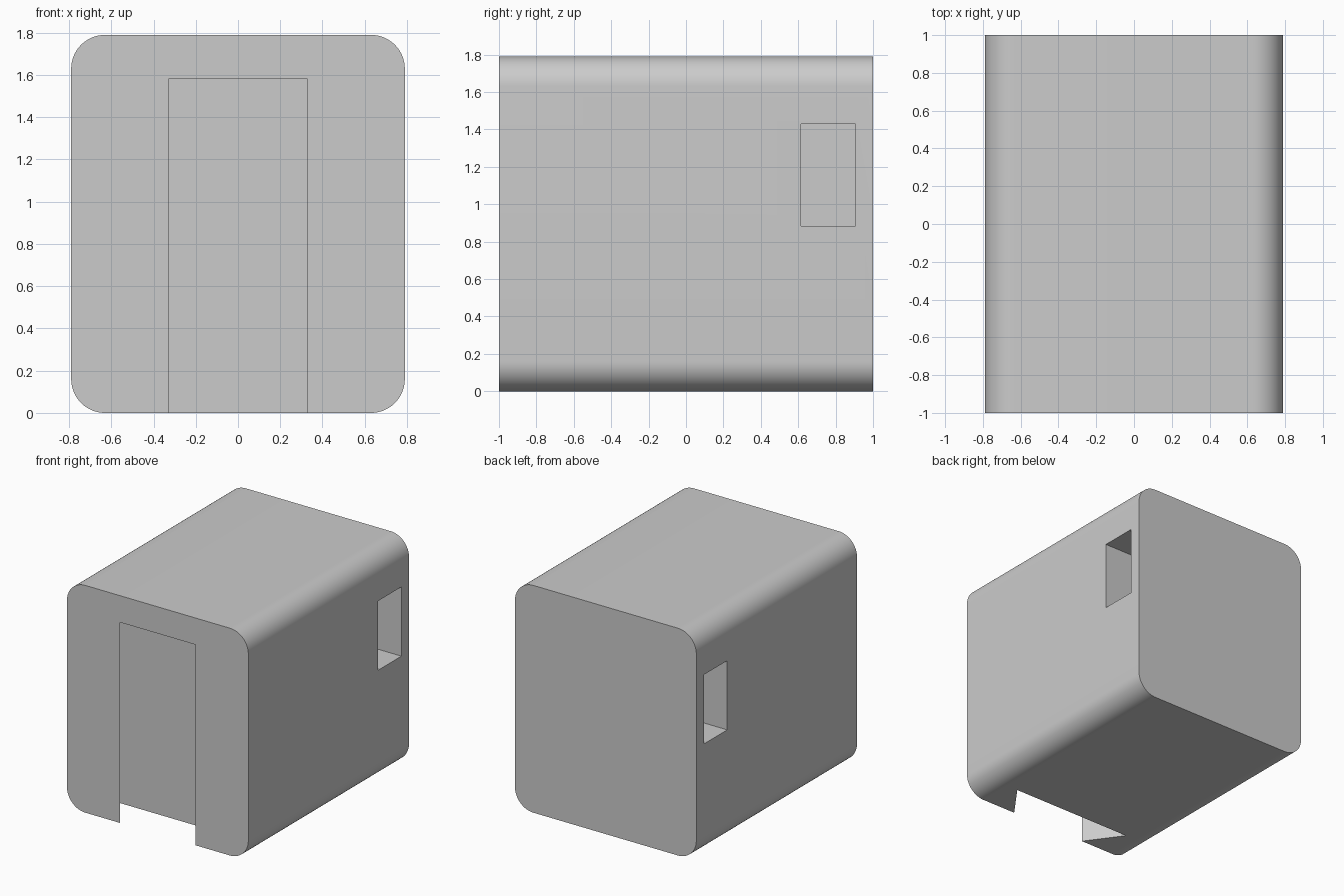
import bpy
import bmesh
import math

cube = bpy.data.objects.get("Cube")
if cube:
    bpy.data.objects.remove(cube, do_unlink=True)

HALF_W, HALF_L, HEIGHT, RADIUS = 0.79, 1.0, 1.79, 0.16

grey = bpy.data.materials.new("light grey")
grey.use_nodes = True
colour = (0.6, 0.6, 0.6, 1)
grey.diffuse_color = colour
grey.node_tree.nodes["Principled BSDF"].inputs["Base Color"].default_value = colour


def prism(name, outline, direction):
    """Sweep a flat outline along a direction into a closed solid."""
    bm = bmesh.new()
    base = bm.faces.new([bm.verts.new(p) for p in outline])
    swept = bmesh.ops.extrude_face_region(bm, geom=[base], use_keep_orig=True)
    moved = [v for v in swept["geom"] if isinstance(v, bmesh.types.BMVert)]
    bmesh.ops.translate(bm, verts=moved, vec=direction)
    bmesh.ops.recalc_face_normals(bm, faces=bm.faces)
    mesh = bpy.data.meshes.new(name)
    bm.to_mesh(mesh)
    bm.free()
    mesh.materials.append(grey)
    obj = bpy.data.objects.new(name, mesh)
    bpy.context.collection.objects.link(obj)
    return obj


# Block with rounded long edges
outline = []
for k, (sx, sz) in enumerate([(1, 1), (-1, 1), (-1, -1), (1, -1)]):
    for i in range(17):
        a = math.radians(90 * (k + i / 16))
        outline.append((sx * (HALF_W - RADIUS) + RADIUS * math.cos(a), -HALF_L,
                        HEIGHT / 2 + sz * (HEIGHT / 2 - RADIUS) + RADIUS * math.sin(a)))
body = prism("block_body", outline, (0, 2 * HALF_L, 0))

# Dovetail slot in the front, open at the bottom
mouth, inner, depth, over = 0.33, 0.53, 0.275, 0.05
flare = (inner - mouth) / depth * over
slot = prism("slot_cutter", [
    (-mouth + flare, -HALF_L - over, -0.1), (mouth - flare, -HALF_L - over, -0.1),
    (inner, -HALF_L + depth, -0.1), (-inner, -HALF_L + depth, -0.1)], (0, 0, 1.68))
cutters = [slot]

# Rectangular pocket in each side near the back
for side in (-1, 1):
    x = side * (HALF_W + 0.1)
    cutters.append(prism("pocket_cutter", [
        (x, 0.615, 0.885), (x, 0.905, 0.885), (x, 0.905, 1.43), (x, 0.615, 1.43)],
        (-side * 0.5, 0, 0)))

bpy.ops.object.select_all(action="DESELECT")
bpy.context.view_layer.objects.active = body
body.select_set(True)
for cutter in cutters:
    cutter.hide_render = True
    cut = body.modifiers.new("cut", "BOOLEAN")
    cut.operation = "DIFFERENCE"
    cut.solver = "EXACT"
    cut.object = cutter
    bpy.ops.object.modifier_apply(modifier=cut.name)
    bpy.data.objects.remove(cutter, do_unlink=True)

bpy.ops.object.shade_smooth_by_angle(angle=math.radians(30))
